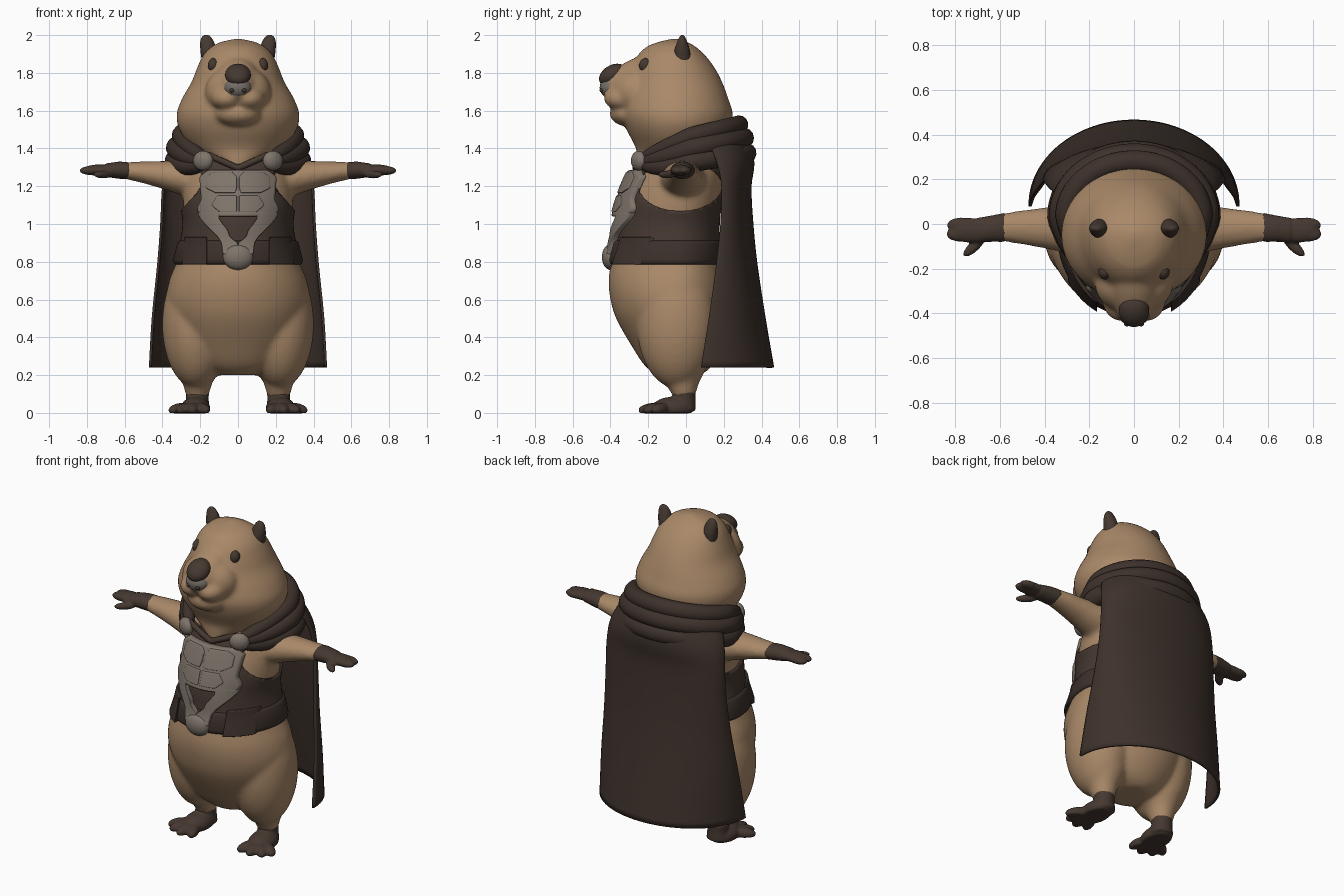
import bpy, bmesh
from math import sin, cos, pi, sqrt, radians
from mathutils import Matrix, Vector, Euler

if "Cube" in bpy.data.objects:
    bpy.data.objects.remove(bpy.data.objects["Cube"])


def material(name, rgb):
    m = bpy.data.materials.new(name)
    m.use_nodes = True
    m.diffuse_color = (*rgb, 1)
    shader = m.node_tree.nodes["Principled BSDF"]
    shader.inputs["Base Color"].default_value = (*rgb, 1)
    shader.inputs["Roughness"].default_value = 0.8
    return m


FUR = material("tan fur", (0.40, 0.25, 0.14))
PAW = material("dark brown paws", (0.06, 0.04, 0.03))
CLOTH = material("cape brown", (0.047, 0.031, 0.024))
LEATHER = material("vest leather", (0.06, 0.039, 0.03))
BELT = material("belt leather", (0.045, 0.03, 0.024))
METAL = material("grey armour", (0.21, 0.175, 0.145))
NOSE = material("grey nose", (0.18, 0.155, 0.135))

# Torso and head profiles: height, half width, front, back
TORSO = [(.20, .10, -.15, .08), (.24, .20, -.21, .13), (.35, .29, -.285, .19),
         (.5, .36, -.37, .21), (.6, .38, -.40, .21), (.7, .365, -.41, .20),
         (.8, .325, -.395, .18), (.9, .295, -.37, .165), (1.0, .28, -.36, .165),
         (1.1, .29, -.335, .175), (1.2, .285, -.30, .19), (1.3, .26, -.255, .21),
         (1.4, .22, -.20, .22), (1.5, .12, -.10, .15)]
HEAD = [(1.28, .07, -.26, .10), (1.34, .16, -.262, .12), (1.40, .24, -.265, .18),
        (1.50, .31, -.315, .23), (1.58, .325, -.34, .248), (1.66, .298, -.33, .225),
        (1.75, .247, -.31, .192), (1.83, .215, -.29, .15), (1.90, .18, -.25, .095),
        (1.95, .125, -.19, .035), (1.968, .08, -.13, -.005), (1.98, .02, -.08, -.03)]
MID_Y = -.05


def profile(rows, z):
    """Smoothly interpolate a table of rows at height z."""
    last = len(rows) - 1
    i = max([k for k in range(last) if rows[k][0] <= z] or [0])
    a, b = rows[i], rows[i + 1]
    h = b[0] - a[0]
    t = min(max((z - a[0]) / h, 0), 1)

    def slope(k, j):
        p, q = rows[max(k - 1, 0)], rows[min(k + 1, last)]
        return (q[j] - p[j]) / (q[0] - p[0]) * h
    return [a[j] + t * t * (3 - 2 * t) * (b[j] - a[j])
            + t * (1 - t) ** 2 * slope(i, j) - t * t * (1 - t) * slope(i + 1, j)
            for j in range(1, len(a))]


def oval(rows, z, grow=0, sides=64):
    """Egg-shaped ring with separate front and back depth."""
    hw, front, back = profile(rows, z)
    ring = []
    for k in range(sides):
        a = 2 * pi * k / sides
        depth = back + grow - MID_Y if sin(a) > 0 else MID_Y - front + grow
        ring.append(((hw + grow) * cos(a), MID_Y + depth * sin(a), z))
    return ring


def spread(lo, hi, n):
    return [lo + (hi - lo) * k / n for k in range(n + 1)]


def loft(bm, rings):
    vs = [[bm.verts.new(p) for p in r] for r in rings]
    n = len(vs[0])
    for a, b in zip(vs, vs[1:]):
        for k in range(n):
            bm.faces.new((a[k], a[(k + 1) % n], b[(k + 1) % n], b[k]))
    bm.faces.new(vs[0][::-1])
    bm.faces.new(vs[-1])


def ball(bm, centre, radii, turn=(0, 0, 0)):
    m = Matrix.LocRotScale(Vector(centre), Euler(turn), Vector(radii))
    bmesh.ops.create_uvsphere(bm, u_segments=32, v_segments=20, radius=1, matrix=m)


def limb(bm, rows, along_x=False):
    """Tapered limb; rows hold a centre and two radii."""
    rings = []
    for x, y, z, ra, rb in rows:
        pts = [(ra * cos(k * pi / 12), rb * sin(k * pi / 12)) for k in range(24)]
        rings.append([(x, y + u, z + v) if along_x else (x + u, y + v, z) for u, v in pts])
    loft(bm, rings)


def finish(name, bm, mat, voxel=0, bevel=0, soften=6):
    bmesh.ops.recalc_face_normals(bm, faces=bm.faces)
    me = bpy.data.meshes.new(name)
    bm.to_mesh(me)
    bm.free()
    ob = bpy.data.objects.new(name, me)
    bpy.context.collection.objects.link(ob)
    me.materials.append(mat)
    bpy.ops.object.select_all(action='DESELECT')
    ob.select_set(True)
    bpy.context.view_layer.objects.active = ob
    bpy.ops.object.shade_smooth_by_angle(angle=radians(45))
    if voxel:
        fuse = ob.modifiers.new("fuse", 'REMESH')
        fuse.mode, fuse.voxel_size, fuse.use_smooth_shade = 'VOXEL', voxel, True
        soft = ob.modifiers.new("soften", 'SMOOTH')
        soft.factor, soft.iterations = .5, soften
    if bevel:
        b = ob.modifiers.new("bevel", 'BEVEL')
        b.width, b.segments, b.limit_method = bevel, 3, 'ANGLE'
    return ob


# Body with thighs, legs and arms fused into one skin
bm = bmesh.new()
loft(bm, [oval(TORSO, z) for z in spread(.2, 1.5, 50)])
for s in (1, -1):
    ball(bm, (s * .222, -.05, .47), (.18, .21, .34))
    limb(bm, [(s * .212, -.035, .36, .152, .17), (s * .212, -.03, .25, .13, .145),
              (s * .215, -.02, .16, .08, .09), (s * .215, -.01, .08, .056, .056)])
    limb(bm, [(s * .15, -.02, 1.23, .14, .125), (s * .28, -.02, 1.24, .115, .095),
              (s * .4, -.018, 1.26, .092, .074), (s * .5, -.015, 1.273, .077, .058),
              (s * .62, -.015, 1.285, .058, .042)], True)
finish("body", bm, FUR, .014, soften=8)

# Head with sloping snout, lip lobes and chin
bm = bmesh.new()
loft(bm, [oval(HEAD, z) for z in spread(1.28, 1.98, 42)])
ball(bm, (0, -.27, 1.70), (.175, .135, .14))
ball(bm, (0, -.28, 1.778), (.105, .19, .088), (.5, 0, 0))
ball(bm, (0, -.30, 1.585), (.125, .105, .07))
for s in (1, -1):
    ball(bm, (s * .058, -.335, 1.665), (.085, .10, .065))
finish("head", bm, FUR, .011, soften=12)

# Nose, nostrils, eyes and ears
bm = bmesh.new()
ball(bm, (0, -.395, 1.722), (.073, .062, .058))
finish("nose_front", bm, NOSE)
bm = bmesh.new()
ball(bm, (0, -.39, 1.79), (.068, .077, .05), (.55, 0, 0))
for s in (1, -1):
    ball(bm, (s * .032, -.446, 1.708), (.013, .012, .011))
finish("nose_pad", bm, PAW)
bm = bmesh.new()
for s in (1, -1):
    ball(bm, (s * .131, -.215, 1.84), (.028, .033, .038))
finish("eyes", bm, PAW)
bm = bmesh.new()
for s in (1, -1):
    limb(bm, [(s * .150, -.02, 1.86, .042, .046), (s * .157, -.02, 1.92, .043, .042),
              (s * .163, -.02, 1.96, .039, .029), (s * .167, -.02, 1.985, .03, .018),
              (s * .168, -.02, 2.002, .014, .008)])
finish("ears", bm, PAW, .006)

# Mitten-like hands with a separate thumb
bm = bmesh.new()
for s in (1, -1):
    limb(bm, [(s * .575, -.015, 1.282, .066, .046), (s * .63, -.02, 1.285, .060, .046),
              (s * .70, -.028, 1.285, .056, .036)], True)
    ball(bm, (s * .735, -.028, 1.285), (.09, .056, .03))
    for y, reach in ((-.005, .775), (-.045, .778)):
        ball(bm, (s * reach, y, 1.283), (.062, .034, .024))
    ball(bm, (s * .715, -.10, 1.262), (.065, .024, .021), (0, 0, s * -.75))
finish("hands", bm, PAW, .007)

# Feet with fanned toes, flat underneath
bm = bmesh.new()
for s in (1, -1):
    limb(bm, [(s * .215, -.01, .01, .068, .062), (s * .215, -.01, .07, .06, .06),
              (s * .215, -.01, .132, .063, .063)])
    ball(bm, (s * .225, -.07, .025), (.078, .11, .06))
    for a in (-.42, .1, .6, 1.0):
        ball(bm, (s * (.228 + .09 * sin(a)), -.08 - .1 * cos(a), .02),
             (.036, .075, .033), (.1, 0, s * a))
for v in bm.verts:
    v.co.z = max(v.co.z, -.002)
finish("feet", bm, PAW, .008)

# Vest with armholes
bm = bmesh.new()
loft(bm, [oval(TORSO, z, .014) for z in spread(.80, 1.345, 28)])
vest = finish("vest", bm, LEATHER)
bm = bmesh.new()
limb(bm, [(x, -.03, 1.2, .22, .132) for x in (-.8, .8)], True)
cutter = finish("armhole_cutter", bm, LEATHER)
cutter.hide_render = True
cutter.hide_set(True)
cutter.display_type = 'WIRE'
cut = vest.modifiers.new("armholes", 'BOOLEAN')
cut.operation, cut.object, cut.solver = 'DIFFERENCE', cutter, 'EXACT'

# Belt
bm = bmesh.new()
loft(bm, [oval(TORSO, z, g) for z, g in ((.785, .0), (.795, .014), (.81, .022), (.895, .026),
                                        (.908, .022), (.915, .008))])
finish("belt", bm, BELT)


def plate(name, rows, lift, mat, sides=(1,), bevel=.01):
    """Thick plate following the chest; rows hold height, left and right x."""
    bm = bmesh.new()
    for s in sides:
        rings = []
        for z in spread(rows[0][0], rows[-1][0], 14):
            i = max([k for k in range(len(rows) - 1) if rows[k][0] <= z])
            a, b = rows[i], rows[i + 1]
            t = (z - a[0]) / (b[0] - a[0])
            xs = spread(a[1] + t * (b[1] - a[1]), a[2] + t * (b[2] - a[2]), 12)
            hw, front, _ = profile(TORSO, z)

            def at(x, g):
                bend = sqrt(max(1 - (x / (hw + .02)) ** 2, .01))
                return (s * x, MID_Y + (front - MID_Y - g) * bend, z)
            rings.append([at(x, lift) for x in xs] + [at(x, -.01) for x in xs[::-1]])
        loft(bm, rings)
    return finish(name, bm, mat, bevel=bevel)


# Chest armour, straps, pouches, buckle and clasps
plate("chest_plate", [(1.04, -.195, .195), (1.08, -.22, .22), (1.13, -.195, .195),
                      (1.25, -.205, .205), (1.285, -.16, .16)], .045, METAL)
plate("pectoral_plates", [(1.165, .015, .12), (1.19, .006, .17), (1.25, .006, .17),
                          (1.275, .03, .13)], .052, METAL, (1, -1), .006)
plate("abdomen_plates", [(1.065, .006, .10), (1.10, .006, .14), (1.15, .006, .11)],
      .051, METAL, (1, -1), .005)
plate("armour_straps", [(.84, .0, .08), (.90, .0, .088), (.93, .042, .105), (.97, .055, .145),
                        (1.0, .08, .175), (1.03, .10, .2), (1.06, .10, .215)], .045, METAL, (1, -1))
plate("belt_pouches", [(.785, .165, .295), (.93, .165, .285)], .042, BELT, (1, -1))
bm = bmesh.new()
ball(bm, (0, -.40, .825), (.08, .045, .068))
finish("buckle", bm, METAL)
bm = bmesh.new()
for s in (1, -1):
    ball(bm, (s * .185, -.25, 1.335), (.057, .036, .052), (0, 0, s * .5))
finish("clasps", bm, METAL)


def rope(name, points, radii, mat):
    cu = bpy.data.curves.new(name, 'CURVE')
    cu.dimensions, cu.bevel_depth, cu.bevel_resolution, cu.use_fill_caps = '3D', 1, 5, True
    sp = cu.splines.new('POLY')
    sp.points.add(len(points) - 1)
    for p, co, r in zip(sp.points, points, radii):
        p.co, p.radius = (*co, 1), r
    cu.materials.append(mat)
    bpy.context.collection.objects.link(bpy.data.objects.new(name, cu))


# Neckline trim, then hood folds that gather at the clasps
rope("neckline_trim", [(x, -.267 + .8 * x * x, 1.295 + .45 * abs(x)) for x in spread(-.16, .16, 16)],
     [.017] * 17, LEATHER)
for k, (rx, yb, zs, zb, r) in enumerate(((.302, .28, 1.465, 1.525, .05), (.328, .305, 1.40, 1.455, .055),
                                         (.335, .318, 1.33, 1.375, .055))):
    pts, rad = [], []
    for deg in spread(35, 325, 72):
        a = radians(deg)
        c = -cos(a)
        p = Vector((rx * sin(a), .03 + c * (yb - .03 if c > 0 else .28), zs + c * (zb - zs if c > 0 else .12)))
        w = max(0, 1 - (min(deg, 360 - deg) - 35) / 60)
        w = w * w * (3 - 2 * w)
        pts.append(p.lerp(Vector((.185 if deg < 180 else -.185, -.225, 1.35 - .012 * k)), w))
        rad.append(r * (1 - .45 * w))
    rope("hood_fold_%d" % (k + 1), pts, rad, CLOTH)

# Cape: height, half width, front edge, back
CAPE = [(.24, .465, .085, .46), (.5, .45, .125, .415), (.8, .42, .165, .37), (1.0, .405, .185, .35),
        (1.2, .395, .19, .34), (1.33, .375, .165, .355), (1.46, .315, .11, .32)]
bm = bmesh.new()
grid = []
for z in spread(.24, 1.46, 36):
    w, front, back = profile(CAPE, z)
    angles = [radians(d) for d in spread(-91, 91, 48)]
    grid.append([bm.verts.new((w * sin(a), front + (back - front) * cos(a), z)) for a in angles])
for lo, hi in zip(grid, grid[1:]):
    for k in range(len(lo) - 1):
        bm.faces.new((lo[k], lo[k + 1], hi[k + 1], hi[k]))
cape = finish("cape", bm, CLOTH)
thick = cape.modifiers.new("thickness", 'SOLIDIFY')
thick.thickness, thick.offset = .014, 0
